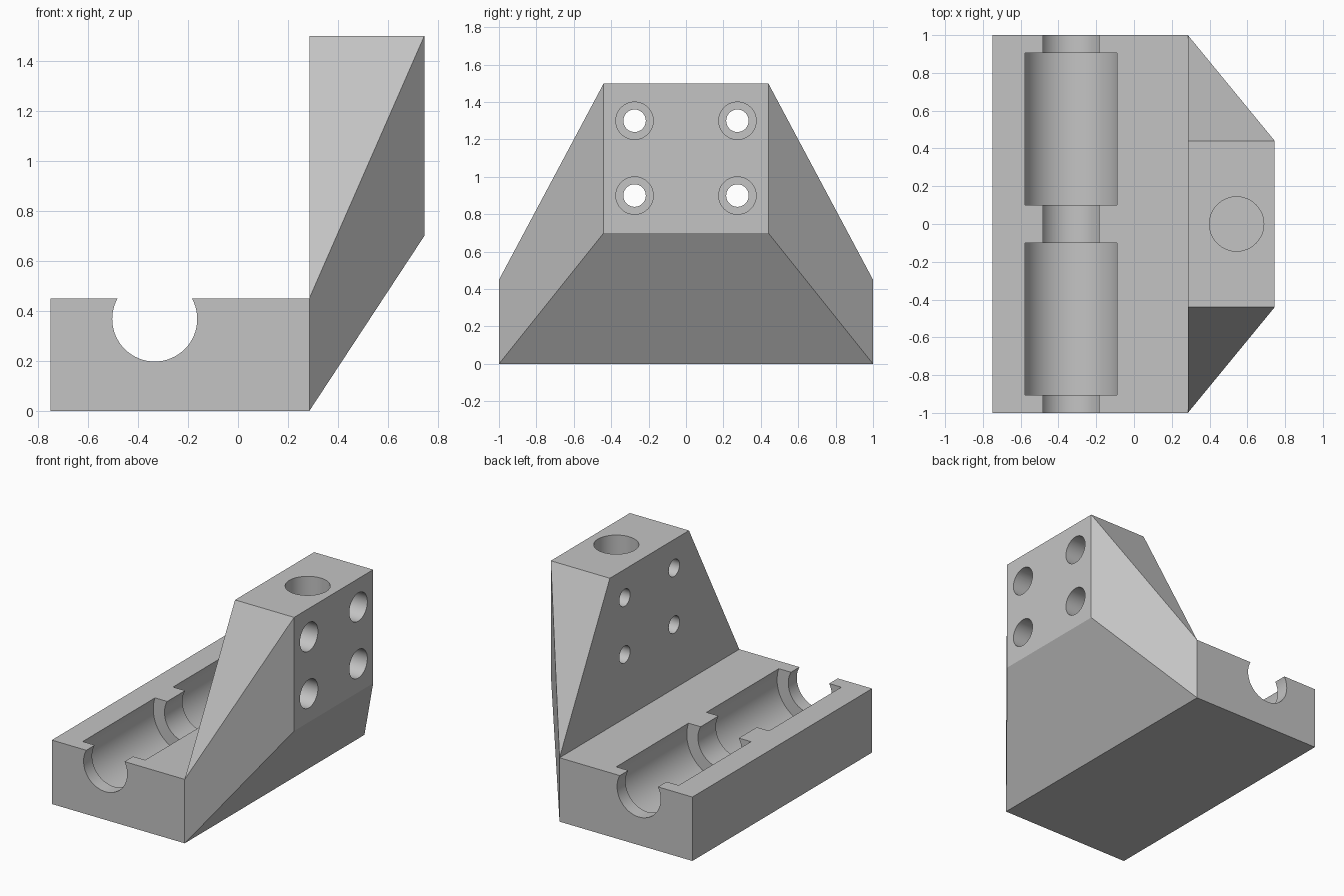
import bpy, bmesh, math
from mathutils import Vector, Matrix

default = bpy.data.objects.get("Cube")
if default:
    bpy.data.objects.remove(default, do_unlink=True)

grey = bpy.data.materials.new("machined grey")
grey.use_nodes = True
colour = (0.55, 0.55, 0.55, 1)
grey.diffuse_color = colour
grey.node_tree.nodes["Principled BSDF"].inputs["Base Color"].default_value = colour


def finish(name, bm):
    bmesh.ops.recalc_face_normals(bm, faces=bm.faces[:])
    mesh = bpy.data.meshes.new(name)
    bm.to_mesh(mesh)
    bm.free()
    mesh.materials.append(grey)
    obj = bpy.data.objects.new(name, mesh)
    bpy.context.collection.objects.link(obj)
    return obj


def hull(name, points):
    bm = bmesh.new()
    for p in points:
        bm.verts.new(p)
    bmesh.ops.convex_hull(bm, input=bm.verts[:])
    bmesh.ops.dissolve_limit(bm, angle_limit=0.01, verts=bm.verts[:], edges=bm.edges[:])
    return finish(name, bm)


def cylinder(name, start, end, radius):
    a, b = Vector(start), Vector(end)
    turn = (b - a).to_track_quat('Z', 'Y').to_matrix().to_4x4()
    bm = bmesh.new()
    bmesh.ops.create_cone(bm, cap_ends=True, segments=64, radius1=radius, radius2=radius,
                          depth=(b - a).length,
                          matrix=Matrix.Translation((a + b) / 2) @ turn)
    return finish(name, bm)


def combine(body, tool, operation='DIFFERENCE'):
    # Apply one boolean, then discard its tool
    mod = body.modifiers.new("cut", 'BOOLEAN')
    mod.operation, mod.solver, mod.object = operation, 'EXACT', tool
    tool.hide_render = True
    bpy.context.view_layer.objects.active = body
    bpy.ops.object.modifier_apply(modifier=mod.name)
    bpy.data.objects.remove(tool, do_unlink=True)


LEFT, WALL, RIGHT = -0.75, 0.285, 0.745
BASE_TOP, TOP, PLATE_LOW = 0.45, 1.5, 0.7
HALF, NARROW = 1.0, 0.44

# Base block and the tapered upright
bracket = hull("bearing_bracket", [(x, y, z) for x in (LEFT, WALL)
                                   for y in (-HALF, HALF) for z in (0, BASE_TOP)])
points = []
for s in (-1, 1):
    points += [(WALL, s * HALF, 0), (WALL, s * HALF, BASE_TOP), (WALL, s * NARROW, TOP),
               (RIGHT, s * NARROW, TOP), (RIGHT, s * NARROW, PLATE_LOW)]
combine(bracket, hull("upright", points), 'UNION')

# Shaft channel with two wider bearing pockets
cx, cz = -0.333, 0.368
combine(bracket, cylinder("shaft_channel", (cx, -1.1, cz), (cx, 1.1, cz), 0.17))
for s in (-1, 1):
    combine(bracket, cylinder("bearing_pocket", (cx, s * 0.1, cz), (cx, s * 0.905, cz), 0.257))

# Counterbored bolt holes
for y in (-0.275, 0.275):
    for z in (0.9, 1.3):
        combine(bracket, cylinder("bolt_hole", (0.2, y, z), (0.9, y, z), 0.06))
        combine(bracket, cylinder("counterbore", (0.42, y, z), (0.9, y, z), 0.1))

# Blind hole in the top
combine(bracket, cylinder("top_hole", (0.543, 0, 0.7), (0.543, 0, 1.6), 0.144))

# Smooth bores, sharp machined edges
bpy.ops.object.select_all(action='DESELECT')
bracket.select_set(True)
bpy.context.view_layer.objects.active = bracket
bpy.ops.object.shade_smooth_by_angle(angle=math.radians(15))
